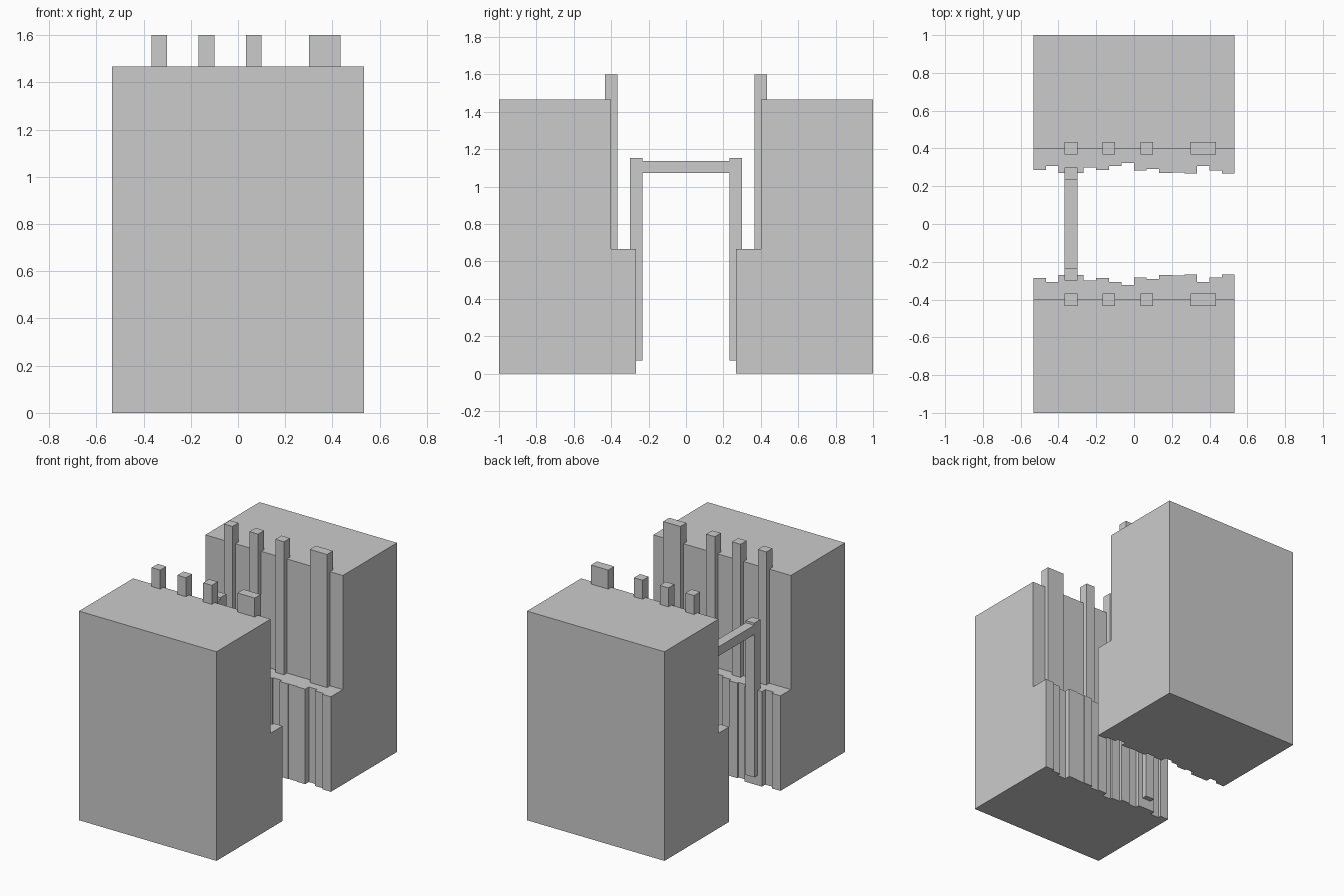
import bpy, bmesh

if "Cube" in bpy.data.objects:
    bpy.data.objects.remove(bpy.data.objects["Cube"])

U = 1 / 15           # building grid step
HALF = 8 * U         # half width of the canyon section
LEDGE, TOP = 10 * U, 22 * U


def finish(name, bm):
    bmesh.ops.recalc_face_normals(bm, faces=bm.faces)
    mesh = bpy.data.meshes.new(name)
    bm.to_mesh(mesh)
    bm.free()
    ob = bpy.data.objects.new(name, mesh)
    bpy.context.collection.objects.link(ob)
    return ob


def prism(name, points, z0, z1):
    """Extrude a plan outline upward."""
    bm = bmesh.new()
    face = bm.faces.new([bm.verts.new((x, y, z0)) for x, y in points])
    new = bmesh.ops.extrude_face_region(bm, geom=[face])["geom"]
    verts = [v for v in new if isinstance(v, bmesh.types.BMVert)]
    bmesh.ops.translate(bm, verts=verts, vec=(0, 0, z1 - z0))
    return finish(name, bm)


def box(name, x0, x1, y0, y1, z0, z1):
    return prism(name, [(x0, y0), (x1, y0), (x1, y1), (x0, y1)], z0, z1)


# Depth of each rock column along the lower cliff face
depths = [.285, .307, .27, .27, .298, .285, .307, .323,
          .283, .292, .27, .273, .268, .308, .283, .268]
edge = []
for i, d in enumerate(depths):
    edge += [(-HALF + i * U, d), (-HALF + (i + 1) * U, d)]
# drop duplicate points where neighbouring columns are level
edge = [p for i, p in enumerate(edge)
        if i == 0 or abs(p[0] - edge[i - 1][0]) + abs(p[1] - edge[i - 1][1]) > 1e-5]

pillars = [(-5.5, -4.5), (-2.5, -1.5), (.5, 1.5), (4.5, 6.5)]

for side, s in (("front", -1), ("back", 1)):
    # Cliff: jagged lower mass with a set-back upper block
    outline = [(x, s * y) for x, y in edge] + [(HALF, s), (-HALF, s)]
    prism(side + "_lower_cliff", outline, 0, LEDGE)
    box(side + "_upper_cliff", -HALF, HALF, s * 6 * U, s, LEDGE, TOP)
    # Posts standing on the ledge
    for n, (a, b) in enumerate(pillars):
        box(f"{side}_post_{n + 1}", a * U, b * U,
            s * 5.5 * U, s * 6.5 * U, LEDGE, 24 * U)
    # Leg of the bridge frame
    box(side + "_frame_leg", -5.5 * U, -4.5 * U,
        s * 3.5 * U, s * 4.5 * U, 0.07, 1.152)

# Cross beam between the legs
box("cross_beam", -5.5 * U, -4.5 * U, -3.5 * U, 3.5 * U, 1.072, 1.137)
